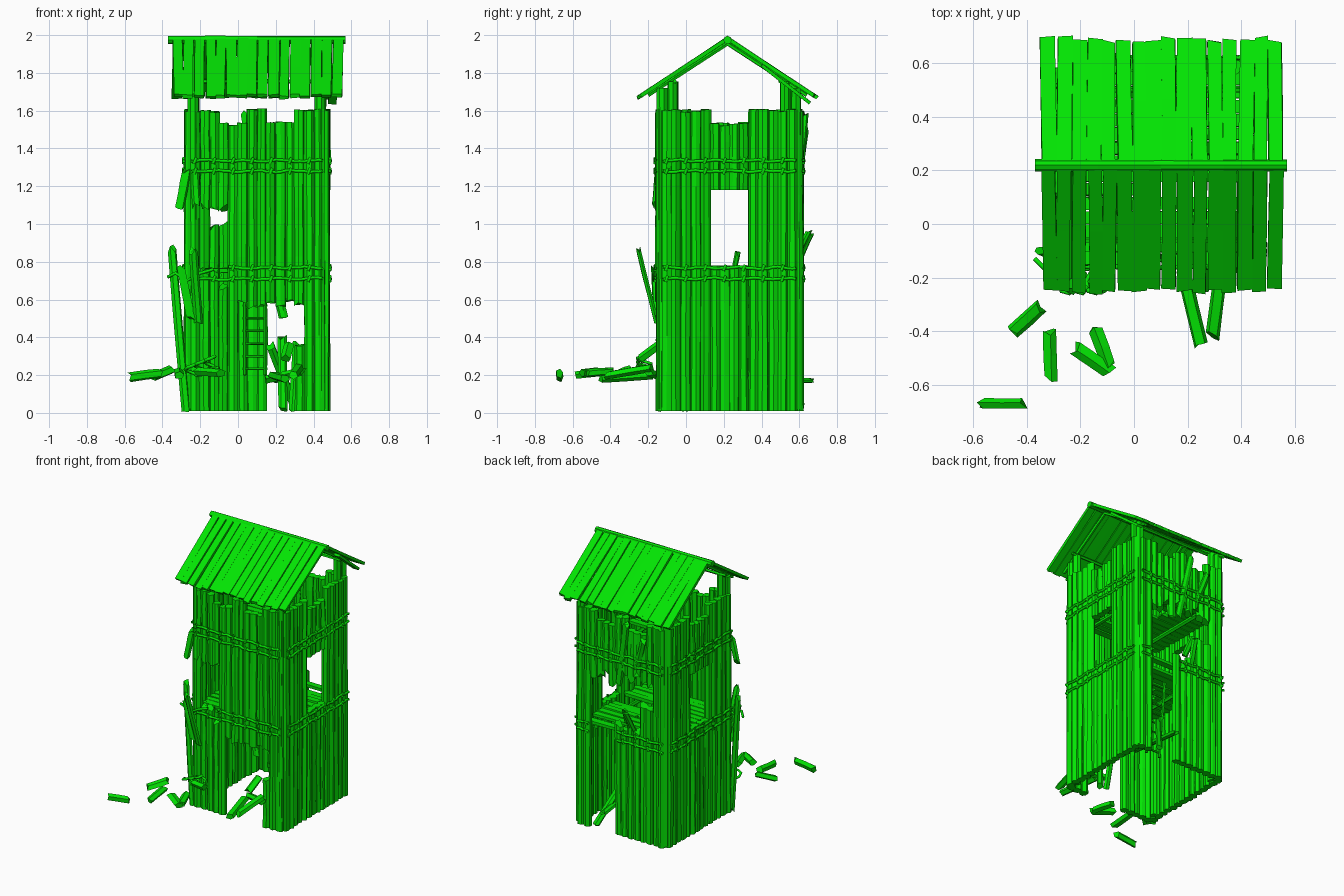
import bpy, bmesh, math, random
from mathutils import Vector

random.seed(4)
cube = bpy.data.objects.get("Cube")
if cube:
    bpy.data.objects.remove(cube)

wood = bpy.data.materials.new("green wood")
wood.use_nodes = True
GREEN = (0.001, 0.78, 0.001, 1)
wood.diffuse_color = GREEN
wood.node_tree.nodes["Principled BSDF"].inputs["Base Color"].default_value = GREEN

X0, X1, Y0, Y1 = -0.255, 0.455, -0.13, 0.59   # log centre lines of the walls
INSET = 0.028                                 # walls stop short, leaving blunt corners
COUNT = 14


def rnd(a):
    return random.uniform(-a, a)


def beam(bm, p, q, w, t=None, sides=7, side=(1, 0, 0), jag=(0, 0), rough=0.1, rings=2):
    """Prism from p to q, w wide along 'side' and t thick, with jagged ends."""
    p, q, t = Vector(p), Vector(q), t or w
    axis = (q - p).normalized()
    u = Vector(side)
    u = u - axis * u.dot(axis)
    if u.length < 0.1:
        u = axis.orthogonal()
    u.normalize()
    v = axis.cross(u)
    grow = 1 / math.cos(math.pi / sides) if sides == 4 else 1
    turn = math.pi / sides if sides == 4 else random.random()
    shape = [1 + rnd(rough) for _ in range(sides)]
    loops = []
    for i in range(rings):
        f = i / (rings - 1)
        c = p.lerp(q, f) + (u + v) * rnd(rough * w * 0.25)
        j = jag[0] if i == 0 else jag[1] if i == rings - 1 else 0
        ring = []
        for k in range(sides):
            a = turn + math.tau * k / sides
            r = shape[k] * grow * (1 + rnd(rough * 0.5)) / 2
            ring.append(bm.verts.new(c + u * math.cos(a) * r * w
                                     + v * math.sin(a) * r * t + axis * rnd(j)))
        loops.append(ring)
    for a, b in zip(loops, loops[1:]):
        for k in range(sides):
            n = (k + 1) % sides
            bm.faces.new((a[k], a[n], b[n], b[k]))
    bm.faces.new(loops[0][::-1])
    bm.faces.new(loops[-1])


def finish(name, bm):
    bmesh.ops.recalc_face_normals(bm, faces=bm.faces)
    mesh = bpy.data.meshes.new(name)
    bm.to_mesh(mesh)
    bm.free()
    mesh.materials.append(wood)
    ob = bpy.data.objects.new(name, mesh)
    bpy.context.collection.objects.link(ob)


def beams(name, pairs, w, **kw):
    bm = bmesh.new()
    for p, q in pairs:
        beam(bm, p, q, w, **kw)
    finish(name, bm)


# Walls: name, start, end, openings as (from, to, bottom, top, ragged edge)
WINDOW = (0.13, 0.34, 0.78, 1.18, 0)
WALLS = [
    ("front_wall", (X0 + INSET, Y0), (X1 - INSET, Y0),
     [(0.0, 0.3, -1, 0.58, 0.02), (0.3, 0.34, 0.36, 0.57, 0.02),
      (-0.3, -0.06, 0.72, 1.06, 0.05)]),
    ("back_wall", (X0 + INSET, Y1), (X1 - INSET, Y1),
     [(0.15, 0.33, -1, 1.15, 0.05), (-0.13, -0.05, 1.0, 1.15, 0.03),
      (-0.05, 0.15, 0.8, 1.2, 0.05)]),
    ("left_wall", (X1, Y0 + INSET), (X1, Y1 - INSET), [WINDOW]),
    ("right_wall", (X0, Y0 + INSET), (X0, Y1 - INSET), [WINDOW]),
]


def place(a, b, f, z, out=0):
    x, y = a[0] + (b[0] - a[0]) * f, a[1] + (b[1] - a[1]) * f
    if a[1] == b[1]:
        y += out if y > 0.2 else -out
    else:
        x += out if x > 0.1 else -out
    return (x, y, z)


def along(a, b, f):
    return a[0] + (b[0] - a[0]) * f if a[1] == b[1] else a[1] + (b[1] - a[1]) * f


# Palisade logs, with raised merlons at the corners and middle
for name, a, b, holes in WALLS:
    bm = bmesh.new()
    for i in range(COUNT):
        f = i / (COUNT - 1)
        s = along(a, b, f)
        if a[1] == b[1]:
            high = i < 3 or i > 10 or 6 <= i <= 7
        else:
            high = i < 5 or i > 8
        parts = [(0.01, (1.6 if high else 1.53) + rnd(0.01), 0, 0.005)]
        for lo, hi, z0, z1, rag in holes:
            if not lo < s < hi:
                continue
            cut = []
            for c, d, jc, jd in parts:
                e0, e1 = z0 + rnd(rag), z1 + rnd(rag)
                if e0 > c + 0.02:
                    cut.append((c, min(e0, d), jc, rag))
                if e1 < d - 0.02:
                    cut.append((max(e1, c), d, rag, jd))
            parts = cut
        for c, d, jc, jd in parts:
            beam(bm, place(a, b, f, c, rnd(0.004)), place(a, b, f, d, rnd(0.004)),
                 0.058, jag=(jc * 0.6, jd * 0.6), rings=5, rough=0.14)
    finish(name, bm)

# Rope bands hugging the logs, left out where the wall is broken
rope = bpy.data.curves.new("rope_bands", "CURVE")
rope.dimensions = "3D"
rope.bevel_depth = 0.009
rope.bevel_resolution = 1
rope.materials.append(wood)


def rope_run(pts):
    if len(pts) < 2:
        return
    sp = rope.splines.new("POLY")
    sp.points.add(len(pts) - 1)
    for pt, co in zip(sp.points, pts):
        pt.co = (*co, 1)


for name, a, b, holes in WALLS:
    for n, z in enumerate((0.71, 0.768, 1.28, 1.335)):
        run = []
        for i in range(-1, 2 * COUNT):
            f = min(max(i / (2 * COUNT - 2), -0.03), 1.03)
            s = along(a, b, f)
            if any(h[0] < s < h[1] and h[2] < z < h[3] - 0.03 for h in holes):
                rope_run(run)
                run = []
                continue
            wave = 0.004 * math.sin(i * 0.8 + n * 2)
            run.append(place(a, b, f, z + wave + rnd(0.003), 0.028 + 0.005 * (i % 2)))
        rope_run(run)
    for i in range(0, COUNT, 2):           # knots on each rope
        f = i / (COUNT - 1)
        for z in (0.71, 0.768, 1.28, 1.335):
            if not any(h[0] < along(a, b, f) < h[1] and h[2] < z < h[3] for h in holes):
                rope_run([place(a, b, f - 0.01, z - 0.016, 0.032),
                          place(a, b, f + 0.01, z + 0.016, 0.032)])
# Frayed rope ends by the broken corner
for k in range(3):
    rope_run([(-0.25 + 0.05 * k + 0.03 * math.cos(t), -0.22 + 0.04 * math.sin(t), 0.2 + 0.02 * k + 0.01 * t)
              for t in range(7)])
rope_run([(-0.37, -0.13, 0.72), (-0.33, -0.17, 0.74), (-0.27, -0.17, 0.7), (-0.2, -0.17, 0.74), (-0.13, -0.16, 0.76)])
ob = bpy.data.objects.new("rope_bands", rope)
bpy.context.collection.objects.link(ob)

# Paired corner posts carrying the roof
beams("corner_posts", [((x, y, 0.02), (x, y, z)) for x in (-0.235, 0.435)
                       for y, z in ((-0.128, 1.72), (-0.07, 1.755), (0.525, 1.755), (0.58, 1.72))],
      0.058, rings=4)

# Roof: ridge pole, sloping planks, rafters and purlins
beams("ridge_pole", [((-0.37, 0.22, 1.975), (0.57, 0.22, 1.975))], 0.045, sides=8, rings=5)
for name, sign in (("front_roof_planks", -1), ("back_roof_planks", 1)):
    bm = bmesh.new()
    for i in range(16):
        x = -0.318 + i * 0.0565
        end = 0.465 + rnd(0.01)
        beam(bm, (x + rnd(0.004), 0.22 + sign * 0.01, 1.975),
             (x + rnd(0.008), 0.22 + sign * end, 1.975 - end * 0.645),
             0.053 + rnd(0.004), 0.02, sides=4, rough=0.07, rings=3, jag=(0, 0.008))
    finish(name, bm)
beams("rafters", [((x, 0.22, 1.955), (x, 0.22 + s * 0.42, 1.682))
                  for x in (-0.235, 0.435) for s in (-1, 1)], 0.022, sides=5)
beams("purlins", [((-0.28, y, 1.755), (0.48, y, 1.755)) for y in (-0.06, 0.5)], 0.024, sides=5)
beams("slipped_roof_plank", [((0.52, 0.4, 1.84), (0.5, 0.655, 1.64))], 0.045, t=0.018, sides=4)

# Two broken floors
for name, z, gaps in (("lower_floor", 0.755, (4, 5, 11)), ("upper_floor", 1.26, (3, 4, 8, 9))):
    bm = bmesh.new()
    for i in range(13):
        y = -0.08 + i * 0.052
        end = 0.43 - (0.42 if i in gaps else 0) + (rnd(0.05) if i in gaps else 0)
        beam(bm, (-0.24, y, z), (end, y, z + rnd(0.008)), 0.047, 0.022,
             sides=4, side=(0, 1, 0), jag=(0, 0.02))
    finish(name, bm)
beams("floor_joists", [((x, -0.11, z), (x, 0.57, z)) for x in (-0.1, 0.33) for z in (0.73, 1.235)],
      0.03, sides=5)

# Ladder inside the doorway
beams("ladder_rails", [((x, 0.3, 0.2), (x, 0.36, 0.78)) for x in (0.035, 0.145)], 0.02, sides=6)
beams("ladder_rungs", [((0.025, 0.303 + 0.007 * i, 0.233 + 0.067 * i), (0.155, 0.303 + 0.007 * i, 0.233 + 0.067 * i))
                       for i in range(8)], 0.014, sides=6)

# Splintered planks leaning against or hanging from the walls
beams("leaning_planks", [
    ((-0.275, -0.13, 0.02), (-0.35, -0.10, 0.87)),
    ((-0.21, -0.16, 0.49), (-0.235, -0.25, 0.86)),
    ((-0.25, -0.16, 0.5), (-0.30, -0.17, 0.76)),
    ((-0.27, -0.14, 1.28), (-0.305, -0.15, 1.10)),
    ((-0.23, -0.15, 1.28), (-0.22, -0.165, 1.10)),
    ((0.0, 0.58, 0.77), (0.03, 0.665, 0.95)),
    ((0.06, 0.59, 0.84), (0.04, 0.65, 0.96)),
    ((0.12, 0.6, 1.12), (0.04, 0.635, 1.58)),
    ((-0.02, 0.6, 1.25), (-0.1, 0.635, 1.5)),
    ((0.3, 0.62, 0.03), (0.17, 0.45, 0.36)),
    ((0.24, 0.3, 0.18), (0.2, 0.67, 0.17)),
    ((0.03, 0.25, 0.74), (0.06, 0.27, 0.84)),
    ((0.24, 0.0, 0.02), (0.235, 0.08, 0.4)),
    ((0.29, 0.0, 0.02), (0.31, 0.02, 0.36)),
    ((0.22, -0.13, 0.6), (0.24, -0.13, 0.51)),
], 0.048, t=0.03, sides=6, rings=4, jag=(0.02, 0.025))

# Debris scattered before the doorway
beams("fallen_debris", [
    ((-0.45, -0.40, 0.19), (-0.35, -0.31, 0.23)),
    ((-0.315, -0.40, 0.22), (-0.31, -0.58, 0.2)),
    ((-0.22, -0.46, 0.22), (-0.09, -0.55, 0.21)),
    ((-0.14, -0.39, 0.22), (-0.09, -0.53, 0.21)),
    ((-0.57, -0.67, 0.19), (-0.41, -0.67, 0.21)),
    ((0.185, -0.18, 0.2), (0.25, -0.45, 0.18)),
    ((0.325, -0.18, 0.24), (0.295, -0.42, 0.2)),
    ((0.16, -0.1, 0.18), (0.34, -0.2, 0.22)),
    ((-0.22, -0.2, 0.21), (-0.1, -0.24, 0.22)),
    ((0.27, -0.14, 0.36), (0.25, -0.25, 0.28)),
], 0.056, t=0.045, sides=5, rings=3, jag=(0.015, 0.02))
